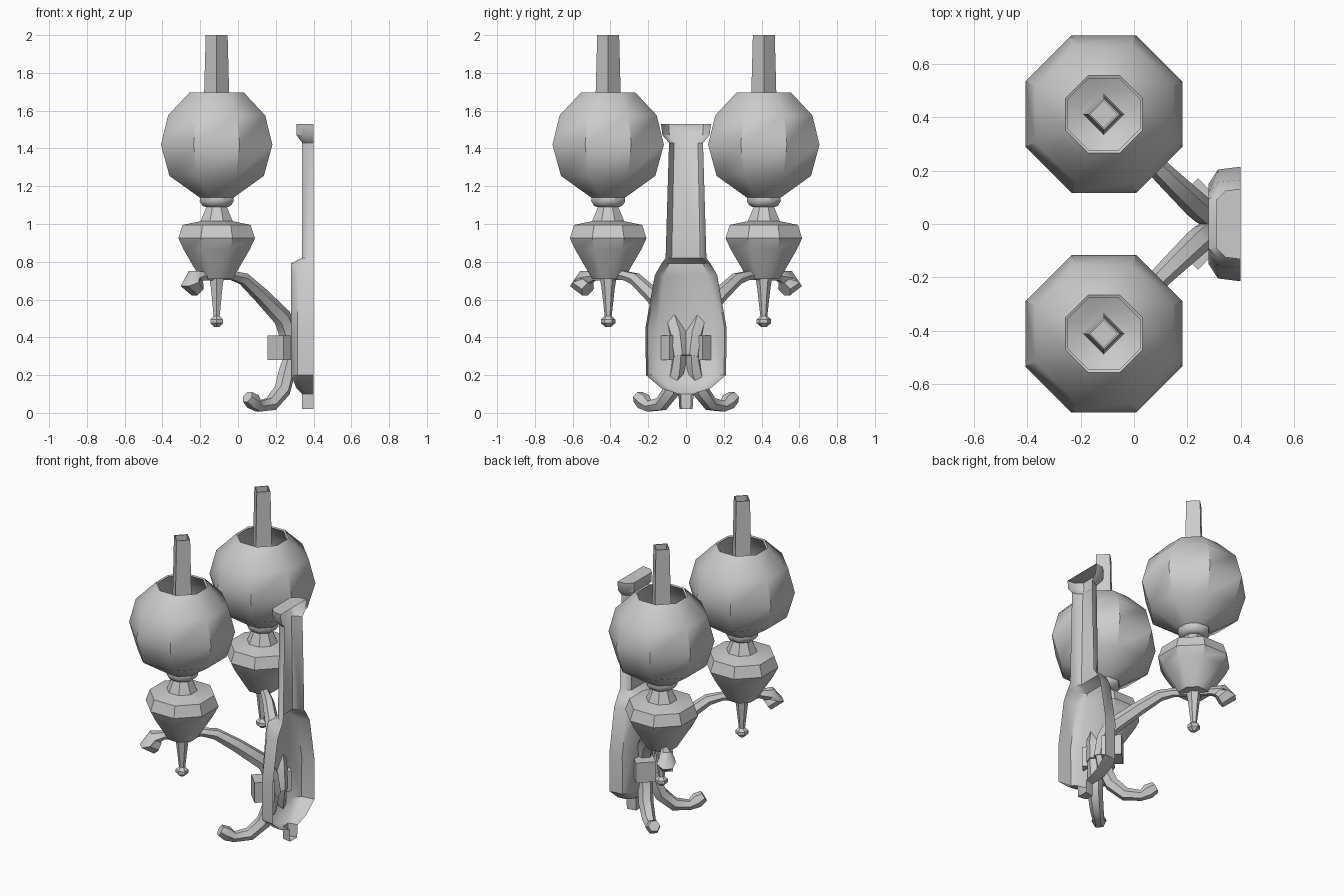
import bpy, bmesh, math
from mathutils import Vector

cube = bpy.data.objects.get("Cube")
if cube:
    bpy.data.objects.remove(cube, do_unlink=True)

GREY = (0.6, 0.6, 0.6, 1)
mat = bpy.data.materials.new("plain grey")
mat.use_nodes = True
mat.diffuse_color = GREY
mat.node_tree.nodes["Principled BSDF"].inputs["Base Color"].default_value = GREY


def loft(name, rings, closed=True, caps=(False, False), angle=40):
    """Skin a row of equal-length point rings into one object."""
    bm = bmesh.new()
    rows = [[bm.verts.new(p) for p in ring] for ring in rings]
    n = len(rows[0])
    for a, b in zip(rows, rows[1:]):
        for i in range(n if closed else n - 1):
            j = (i + 1) % n
            bm.faces.new((a[i], a[j], b[j], b[i]))
    for row, cap in zip((rows[0], rows[-1]), caps):
        if cap:
            bm.faces.new(row)
    bmesh.ops.recalc_face_normals(bm, faces=bm.faces)
    mesh = bpy.data.meshes.new(name)
    bm.to_mesh(mesh)
    bm.free()
    mesh.materials.append(mat)
    ob = bpy.data.objects.new(name, mesh)
    bpy.context.collection.objects.link(ob)
    bpy.ops.object.select_all(action='DESELECT')
    ob.select_set(True)
    bpy.context.view_layer.objects.active = ob
    bpy.ops.object.shade_smooth_by_angle(angle=math.radians(angle))
    return ob


def turned(name, x, y, profile, sides=8, turn=0.5, caps=(True, True), angle=40):
    """Lathe a (radius, z) profile; radius is measured to the flats."""
    k = 1 / math.cos(math.pi / sides) if sides == 8 else 1
    angs = [2 * math.pi * (i + turn) / sides for i in range(sides)]
    rings = [[(x + r * k * math.cos(a), y + r * k * math.sin(a), z) for a in angs]
             for r, z in profile]
    return loft(name, rings, caps=caps, angle=angle)


def sweep(name, path, side, sides=6):
    """Tube along (x, y, z, radius) points lying in one diagonal plane."""
    pts = [Vector((p[0], p[1] * side, p[2])) for p in path]
    across = Vector((1, side, 0)).normalized()
    rings = []
    for i, p in enumerate(pts):
        t = (pts[min(i + 1, len(pts) - 1)] - pts[max(i - 1, 0)]).normalized()
        up = t.cross(across).normalized()
        rings.append([p + path[i][3] * (across * math.cos(a) + up * math.sin(a))
                      for a in (2 * math.pi * k / sides for k in range(sides))])
    return loft(name, rings, caps=(True, True), angle=50)


# Wall plate: a shell open at the back, (z, half width, front x)
plate = [(1.53, 0.132, 0.31), (1.47, 0.125, 0.31), (1.43, 0.09, 0.34),
         (0.82, 0.108, 0.34), (0.79, 0.13, 0.28), (0.73, 0.165, 0.28),
         (0.45, 0.215, 0.28), (0.2, 0.212, 0.28), (0.13, 0.13, 0.31),
         (0.1, 0.04, 0.34), (0.02, 0.035, 0.34)]
rings = []
for z, w, x in plate:
    half = [(0.4, w), (x + 0.035, w * 0.95), (x, w * 0.7)]
    rings.append([(px, -py, z) for px, py in half] +
                 [(px, py, z) for px, py in reversed(half)])
loft("wall_plate", rings, closed=False, caps=(True, True))

# Profiles of the turned parts
globe = [(0.09, 1.14), (0.25, 1.255), (0.295, 1.42), (0.257, 1.575), (0.145, 1.695),
         (0.135, 1.69), (0.245, 1.57), (0.28, 1.42), (0.24, 1.265), (0.085, 1.155)]
collar = [(0.06, 1.09), (0.075, 1.097), (0.09, 1.12), (0.088, 1.142), (0.06, 1.145)]
cup = [(0.085, 0.71), (0.175, 0.865), (0.203, 0.925), (0.18, 0.995),
       (0.085, 1.015), (0.05, 1.1)]
spike = [(0.045, 0.72), (0.035, 0.66), (0.017, 0.5)]
finial = [(0.015, 0.455), (0.038, 0.475), (0.038, 0.495), (0.017, 0.515)]
candle = [(0.078, 1.16), (0.066, 1.7), (0.058, 2.0), (0.05, 2.0), (0.055, 1.75)]

# Paths of the scrolled arms and feet
arm = [(0.28, 0.03, 0.3, 0.045), (0.265, 0.045, 0.42, 0.05), (0.235, 0.07, 0.505, 0.05),
       (0.12, 0.18, 0.625, 0.042), (0.03, 0.27, 0.71, 0.035), (-0.03, 0.325, 0.727, 0.027),
       (-0.19, 0.485, 0.725, 0.027), (-0.235, 0.535, 0.715, 0.045),
       (-0.25, 0.56, 0.69, 0.058), (-0.215, 0.52, 0.655, 0.045)]
foot = [(0.285, 0.035, 0.32, 0.035), (0.26, 0.045, 0.22, 0.045), (0.235, 0.075, 0.12, 0.045),
        (0.175, 0.13, 0.047, 0.04), (0.11, 0.195, 0.035, 0.032),
        (0.08, 0.225, 0.06, 0.045), (0.05, 0.255, 0.085, 0.035)]

for side, label in ((1, "rear"), (-1, "front")):
    x, y = -0.113, 0.412 * side
    turned(label + "_globe", x, y, globe, caps=(False, True))
    turned(label + "_collar", x, y, collar)
    turned(label + "_cup", x, y, cup)
    turned(label + "_spike", x, y, spike, sides=6)
    turned(label + "_finial", x, y, finial, sides=6)
    turned(label + "_candle", x, y, candle, sides=4, turn=0, angle=30)
    sweep(label + "_arm", arm, side)
    sweep(label + "_foot", foot, side)
    # Clamp block gripping the arm and foot
    turned(label + "_clamp", 0.24, 0.088 * side, [(0.084, 0.28), (0.084, 0.41)],
           sides=4, turn=0, angle=30)
